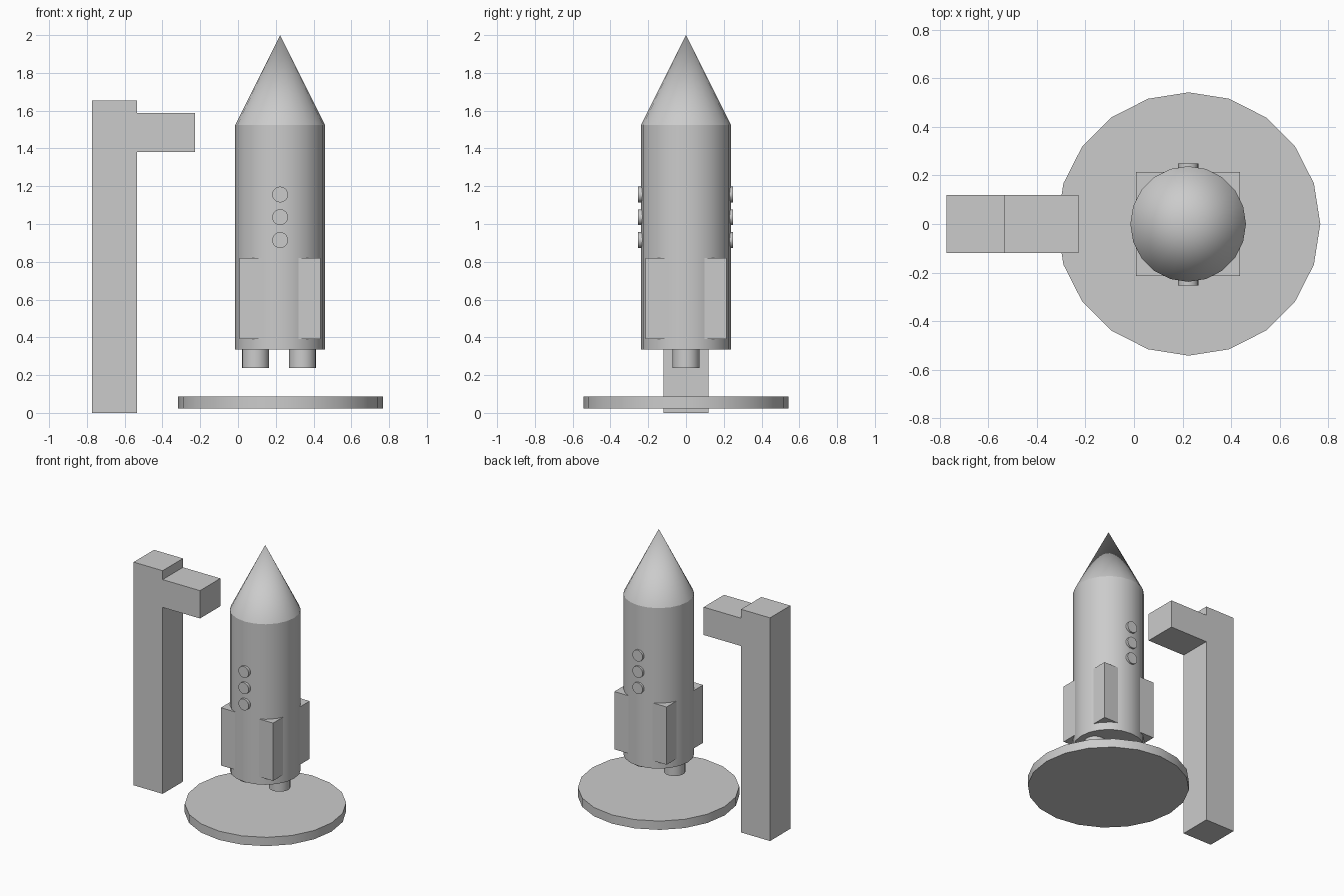
import bpy, math

if "Cube" in bpy.data.objects:
    bpy.data.objects.remove(bpy.data.objects["Cube"])

CX = 0.223  # rocket axis


def box(name, x0, x1, y0, y1, z0, z1):
    bpy.ops.mesh.primitive_cube_add(size=1, location=((x0 + x1) / 2, (y0 + y1) / 2, (z0 + z1) / 2))
    o = bpy.context.object
    o.name = name
    o.scale = (x1 - x0, y1 - y0, z1 - z0)
    bpy.ops.object.transform_apply(location=False, rotation=False, scale=True)
    return o


def cone(name, x, z0, z1, r0, r1, sides=20, smooth=True):
    bpy.ops.mesh.primitive_cone_add(vertices=sides, radius1=r0, radius2=r1, depth=z1 - z0,
                                    location=(x, 0, (z0 + z1) / 2), rotation=(0, 0, math.pi / 2))
    o = bpy.context.object
    o.name = name
    if smooth:
        bpy.ops.object.shade_smooth_by_angle(angle=math.radians(30))
    return o


# Launch tower and its arm
box("tower_mast", -0.772, -0.534, -0.119, 0.119, 0, 1.653)
box("tower_arm", -0.534, -0.228, -0.119, 0.119, 1.381, 1.587)

# Launch pad
cone("launch_pad", 0.225, 0.023, 0.088, 0.542, 0.542)

# Rocket body and nose
cone("rocket_body", CX, 0.335, 1.524, 0.238, 0.238)
cone("nose_cone", CX, 1.524, 2.0, 0.238, 0)

# Square fin block: its corners stick out of the body as four fins
box("fin_block", CX - 0.214, CX + 0.214, -0.214, 0.214, 0.392, 0.820)

# Engine nozzles
for side, x in (("left", 0.093), ("right", 0.341)):
    cone("nozzle_" + side, x, 0.238, 0.36, 0.072, 0.072)

# Round windows, each passing through the body to show on both faces
for i, z in enumerate((0.915, 1.036, 1.156)):
    bpy.ops.mesh.primitive_cylinder_add(vertices=20, radius=0.042, depth=0.503,
                                        location=(CX, -0.002, z), rotation=(math.pi / 2, 0, 0))
    bpy.context.object.name = f"window_{i + 1}"
    bpy.ops.object.shade_smooth_by_angle(angle=math.radians(30))
